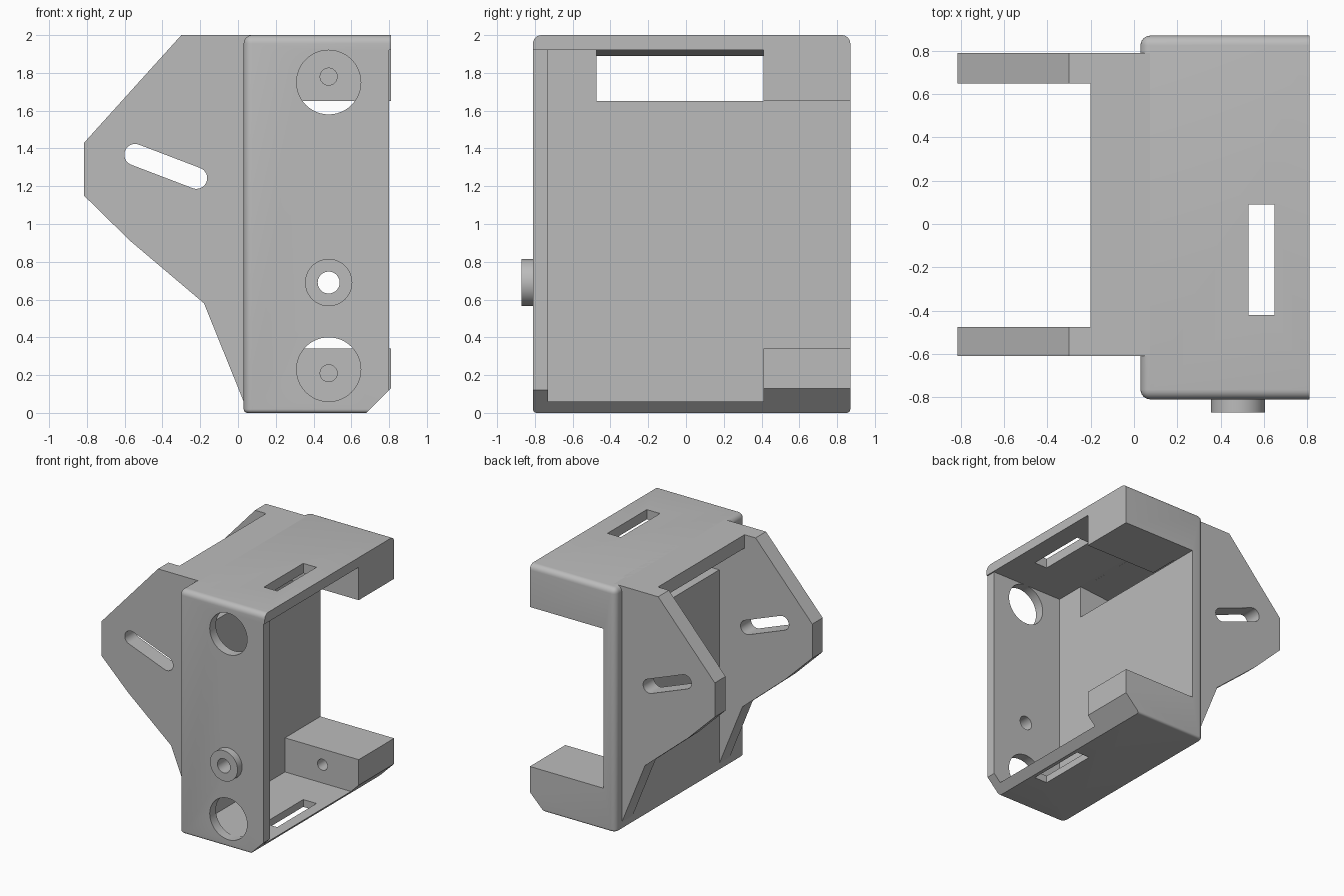
import bpy, bmesh, math
from mathutils import Vector

cube = bpy.data.objects.get("Cube")
if cube:
    bpy.data.objects.remove(cube, do_unlink=True)

grey = bpy.data.materials.new("plain_grey")
grey.use_nodes = True
COLOR = (0.5, 0.5, 0.5, 1)
grey.diffuse_color = COLOR
grey.node_tree.nodes["Principled BSDF"].inputs["Base Color"].default_value = COLOR


def finish(name, bm):
    bmesh.ops.recalc_face_normals(bm, faces=bm.faces)
    mesh = bpy.data.meshes.new(name)
    bm.to_mesh(mesh)
    bm.free()
    mesh.materials.append(grey)
    obj = bpy.data.objects.new(name, mesh)
    bpy.context.collection.objects.link(obj)
    return obj


def prism(name, profile, y0, y1):
    """Extrude an (x, z) outline along y."""
    bm = bmesh.new()
    face = bm.faces.new([bm.verts.new((x, y0, z)) for x, z in profile])
    new = bmesh.ops.extrude_face_region(bm, geom=[face])["geom"]
    verts = [v for v in new if isinstance(v, bmesh.types.BMVert)]
    bmesh.ops.translate(bm, verts=verts, vec=(0, y1 - y0, 0))
    return finish(name, bm)


def box(name, x0, x1, y0, y1, z0, z1):
    return prism(name, [(x0, z0), (x1, z0), (x1, z1), (x0, z1)], y0, y1)


def arc(x, z, r, start, end, n):
    return [(x + r * math.cos(start + (end - start) * i / n),
             z + r * math.sin(start + (end - start) * i / n)) for i in range(n + 1)]


def disc(name, x, z, r, y0, y1):
    return prism(name, arc(x, z, r, 0, math.tau, 48)[:-1], y0, y1)


def cut(target, cutters):
    for c in cutters:
        mod = target.modifiers.new(c.name, 'BOOLEAN')
        mod.operation = 'DIFFERENCE'
        mod.solver = 'EXACT'
        mod.object = c
    bpy.context.view_layer.update()
    graph = bpy.context.evaluated_depsgraph_get()
    mesh = bpy.data.meshes.new_from_object(target.evaluated_get(graph))
    target.modifiers.clear()
    target.data = mesh
    for c in cutters:
        bpy.data.objects.remove(c, do_unlink=True)


def smooth(obj):
    bpy.ops.object.select_all(action='DESELECT')
    obj.select_set(True)
    bpy.context.view_layer.objects.active = obj
    bpy.ops.object.shade_smooth_by_angle(angle=math.radians(30))


# Housing block with a chamfered lower lip and rounded outer edges
LEFT, FRONT, BACK, TOP = 0.03, -0.81, 0.87, 2.0
PANEL, WALL = 0.14, -0.73
housing = prism("housing", [(LEFT, 0), (0.68, 0), (0.81, 0.13), (0.81, TOP), (LEFT, TOP)],
                FRONT, BACK)
bm = bmesh.new()
bm.from_mesh(housing.data)


def rounded(edge, low):
    a, b = (v.co for v in edge.verts)
    on_left = a.x < 0.1 and b.x < 0.1
    on_top = a.z > 1.9 and b.z > 1.9
    on_base = a.z < 0.01 and b.z < 0.01
    along_x = abs(a.y - b.y) < 0.01
    if low:
        return on_base and (on_left or along_x)
    return (on_left and not on_base) or (on_top and along_x)


for low, radius in ((False, 0.045), (True, 0.02)):
    edges = [e for e in bm.edges if rounded(e, low)]
    bmesh.ops.bevel(bm, geom=edges, offset=radius, segments=6, profile=0.5, affect='EDGES')
bmesh.ops.recalc_face_normals(bm, faces=bm.faces)
bm.to_mesh(housing.data)
bm.free()

# Hollow interior, open back, recessed front wall edge and sloped window
EAR_INNER = (-0.475, 0.65)
cutters = [
    box("cavity", PANEL, 1, WALL, 0.41, 0.06, 1.92),
    box("back_opening", PANEL, 1, 0.3, 1, 0.34, 1.65),
    box("wall_trim", 0.8, 1, -1, WALL, -0.1, 1.92),
    box("top_slot", 0.53, 0.65, -0.42, 0.09, 1.8, 2.1),
    box("base_slot", 0.53, 0.65, -0.42, 0.09, -0.1, 0.2),
    prism("window", [(-0.1, 1.65), (0.15, 1.65), (0.15, 1.921), (-0.1, 1.899)], *EAR_INNER),
    disc("boss_bore", 0.48, 0.69, 0.058, -1, -0.6),
]
# Access holes in the front wall and blind screw holes in the corner blocks
for hole_z, screw_z in ((0.23, 0.21), (1.75, 1.78)):
    cutters.append(disc("access_hole", 0.48, hole_z, 0.17, -1, -0.6))
    cutters.append(disc("screw_hole", 0.48, screw_z, 0.045, 0.3, 0.75))
cut(housing, cutters)
smooth(housing)

# Raised ring on the front wall
ring = disc("front_ring", 0.48, 0.69, 0.125, -0.87, FRONT)
cut(ring, [disc("ring_bore", 0.48, 0.69, 0.058, -1, -0.6)])
smooth(ring)

# Tapered lip bridging the ears at the top
prism("top_lip", [(0.12, TOP), (-0.2, TOP), (-0.2, 1.89), (0.12, 1.918)], *EAR_INNER)

# Two slotted mounting ears
EAR = [(0.1, TOP), (-0.3, TOP), (-0.815, 1.43), (-0.815, 1.15), (-0.57, 0.91),
       (-0.18, 0.58), (LEFT, 0.06), (0.1, 0.06)]
a, b = Vector((-0.545, 1.367)), Vector((-0.22, 1.243))
turn = math.atan2(b.y - a.y, b.x - a.x)
slot = (arc(b.x, b.y, 0.057, turn - math.pi / 2, turn + math.pi / 2, 16)
        + arc(a.x, a.y, 0.057, turn + math.pi / 2, turn + math.pi * 1.5, 16))
for name, y0, y1 in (("front_ear", -0.61, EAR_INNER[0]), ("back_ear", EAR_INNER[1], 0.79)):
    ear = prism(name, EAR, y0, y1)
    cut(ear, [prism("ear_slot", slot, y0 - 0.1, y1 + 0.1)])
    smooth(ear)
